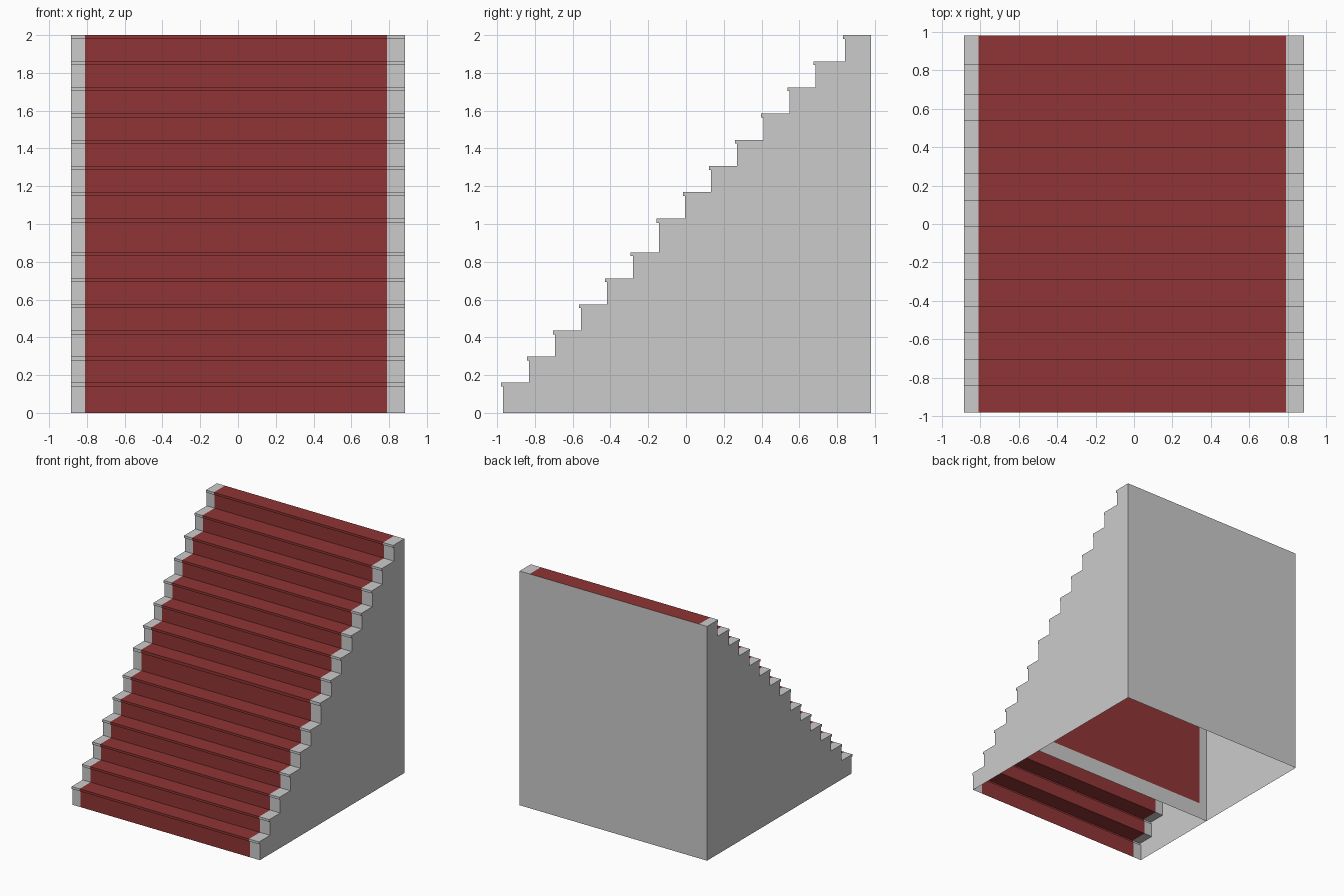
import bpy, bmesh

if "Cube" in bpy.data.objects:
    bpy.data.objects.remove(bpy.data.objects["Cube"])

HALF_W, FRONT, BACK = 0.885, -0.98, 0.98
CARPET_L, CARPET_R = -0.81, 0.79      # carpet runner edges
LIP = 0.011                           # nosing overhang

red = bpy.data.materials.new("carpet_red")
red.diffuse_color = (0.28, 0.035, 0.035, 1)
red.use_nodes = True
red.node_tree.nodes["Principled BSDF"].inputs["Base Color"].default_value = red.diffuse_color


def make(name, faces, material=None):
    """Object from a list of polygons (each a list of points)."""
    bm = bmesh.new()
    for pts in faces:
        bm.faces.new([bm.verts.new(p) for p in pts])
    bmesh.ops.remove_doubles(bm, verts=bm.verts, dist=1e-5)
    me = bpy.data.meshes.new(name)
    bm.to_mesh(me)
    bm.free()
    ob = bpy.data.objects.new(name, me)
    bpy.context.collection.objects.link(ob)
    if material:
        me.materials.append(material)
    return ob


def strip(path, x0, x1):
    """Sweep a (y, z) path across x, facing front and up."""
    return [[(x0, *a), (x1, *a), (x1, *b), (x0, *b)]
            for a, b in zip(path, path[1:])]


# Step profile: two flights of 6 and 8 steps
steps = [(FRONT + 0.1375 * i, 0.16 + 0.138 * i) for i in range(6)]
steps += [(-0.155 + 0.1383 * i, 1.03 + 0.1386 * i) for i in range(7)]
steps.append((0.83, 2.0))
profile = [(FRONT + LIP, 0)]
for i, (y, z) in enumerate(steps):
    lip_z = z - (0.026 if i == 6 else 0.02)
    profile += [(y + LIP, lip_z), (y, lip_z), (y, z)]
    nxt = steps[i + 1][0] + LIP if i + 1 < len(steps) else BACK
    profile.append((nxt, z))

# Hidden front wall of the upper flight, reaching the ground
wall_y = steps[6][0] + LIP
wall = [(wall_y, 0.14), (wall_y, steps[5][1])]

# Carpet runner
make("carpet_runner", strip(profile, CARPET_L, CARPET_R)
     + strip(wall, CARPET_L, CARPET_R), red)

# Bare step ends on both sides of the carpet
ends = []
for x0, x1 in ((-HALF_W, CARPET_L), (CARPET_R, HALF_W)):
    ends += strip(profile, x0, x1) + strip(wall, x0, x1)
make("step_ends", ends)

# Base band of the inner wall
make("inner_wall_base", strip([(wall_y, 0), (wall_y, 0.14)], -HALF_W, HALF_W))

# Side walls
outline = profile + [(BACK, 0)]
make("side_wall_left", [[(-HALF_W, y, z) for y, z in outline]])
make("side_wall_right", [[(HALF_W, y, z) for y, z in reversed(outline)]])

# Back wall (underside stays open)
make("back_wall", [[(HALF_W, BACK, 0), (-HALF_W, BACK, 0),
                    (-HALF_W, BACK, 2), (HALF_W, BACK, 2)]])

# Side walls face outward
for name, sx in (("side_wall_left", -1), ("side_wall_right", 1)):
    me = bpy.data.objects[name].data
    if me.polygons[0].normal.x * sx < 0:
        me.flip_normals()
